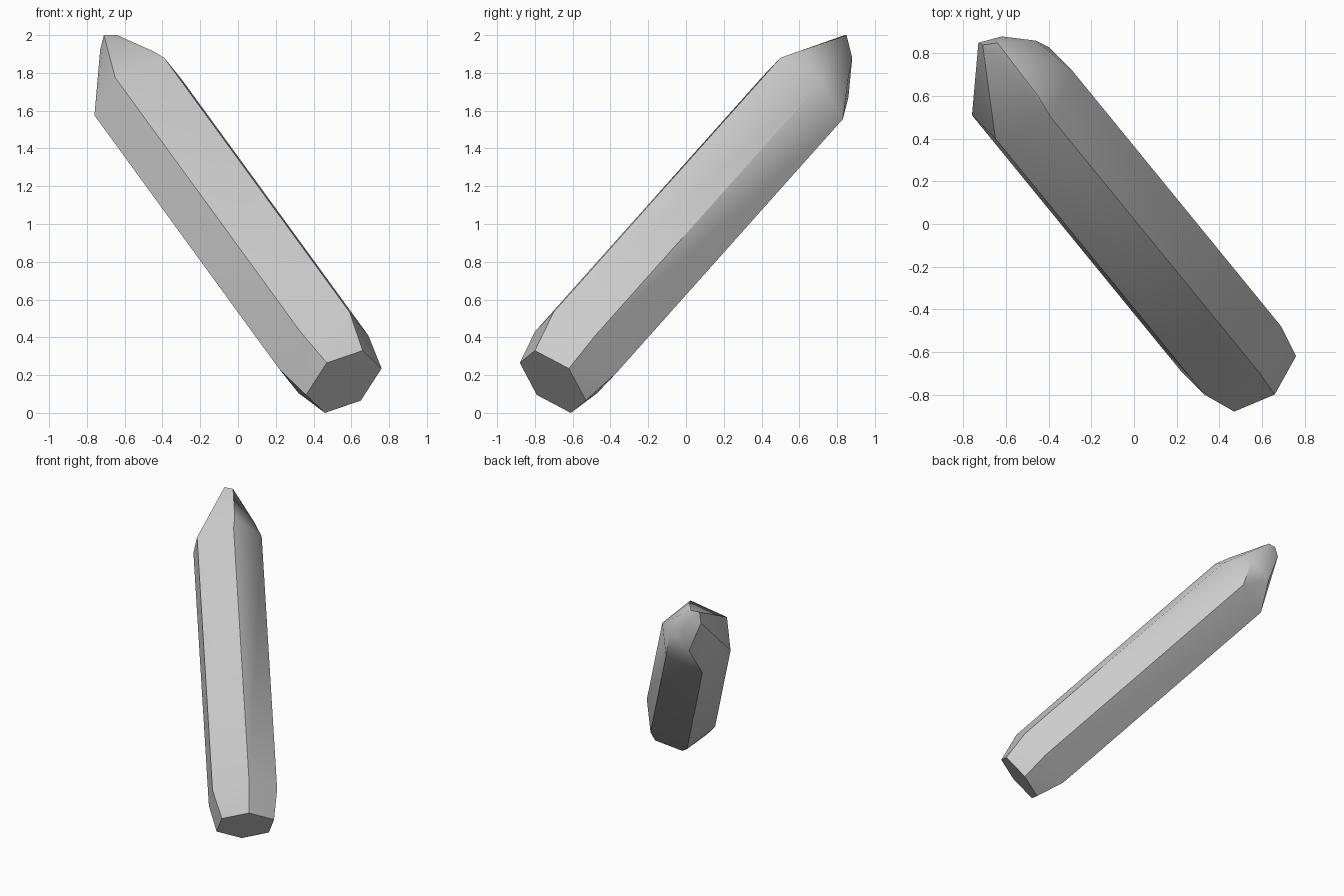
import bpy
import bmesh
import math
from mathutils import Vector

default_cube = bpy.data.objects.get("Cube")
if default_cube:
    bpy.data.objects.remove(default_cube, do_unlink=True)


def make_material(name, color):
    material = bpy.data.materials.new(name)
    material.use_nodes = True
    material.diffuse_color = color
    shader = material.node_tree.nodes["Principled BSDF"]
    shader.inputs["Base Color"].default_value = color
    return material


def hexagon(center, corners):
    """Six corners: three given ones, and their reflections through the center."""
    center = Vector(center)
    half = [Vector(corner) for corner in corners]
    return half + [2 * center - corner for corner in half]


def hull_object(name, points, material):
    """Faceted solid stretched over the points, with flat areas merged."""
    bm = bmesh.new()
    for point in points:
        bm.verts.new(point)
    result = bmesh.ops.convex_hull(bm, input=bm.verts[:])
    loose = [v for v in bm.verts if not v.link_faces]
    bmesh.ops.delete(bm, geom=loose, context="VERTS")
    bmesh.ops.dissolve_limit(bm, angle_limit=math.radians(3),
                             verts=bm.verts[:], edges=bm.edges[:])
    bmesh.ops.recalc_face_normals(bm, faces=bm.faces[:])
    mesh = bpy.data.meshes.new(name)
    bm.to_mesh(mesh)
    bm.free()
    mesh.materials.append(material)
    obj = bpy.data.objects.new(name, mesh)
    bpy.context.collection.objects.link(obj)
    return obj


# Flat six-sided foot of the crystal
foot = hexagon((.56, -.705, .165),
               [(.47, -.88, .265), (.66, -.8, .33), (.76, -.62, .235)])

# Shaft: a wider six-sided ring swept along the slanted axis
shaft_start = hexagon((.455, -.585, .32),
                      [(.33, -.8, .43), (.59, -.7, .535), (.69, -.48, .41)])
axis = Vector((-.98, 1.2, 1.345))
shaft_end = [corner + axis for corner in shaft_start]

# Irregular cut facets of the point
point_facets = [
    (-.71, .84, 2), (-.64, .85, 2),
    (-.73, .85, 1.92), (-.62, .88, 1.88),
    (-.45, .6, 1.915), (-.45, .73, 1.85),
    (-.46, .86, 1.78), (-.63, .86, 1.67),
]

grey = make_material("crystal_grey", (.6, .6, .6, 1))
crystal = hull_object("crystal_shard", foot + shaft_start + shaft_end + point_facets, grey)

# Soft shading over shallow facets, crisp main edges
bpy.ops.object.select_all(action="DESELECT")
crystal.select_set(True)
bpy.context.view_layer.objects.active = crystal
bpy.ops.object.shade_smooth_by_angle(angle=math.radians(30))
